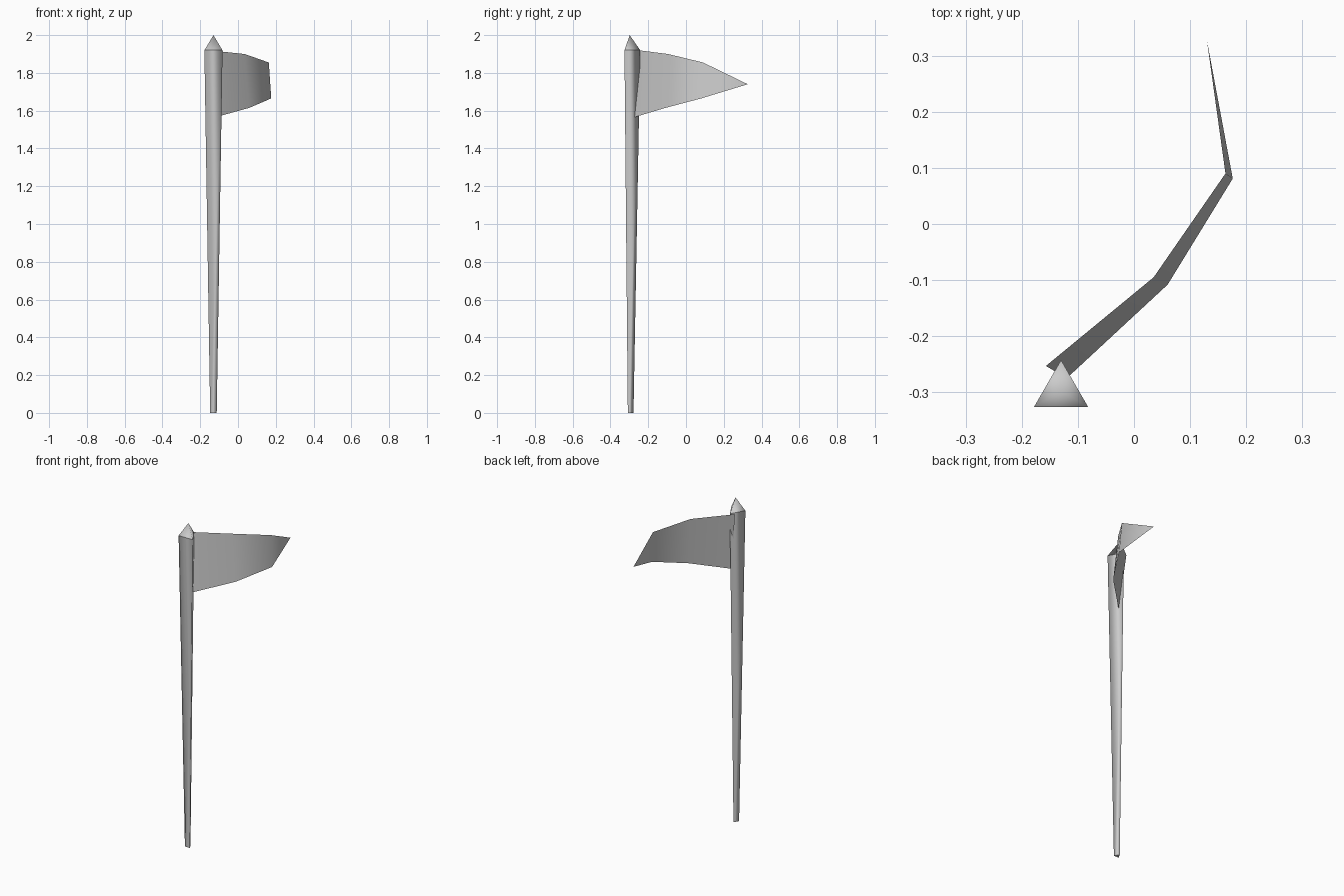
import bpy
from math import sin, cos, pi

cube = bpy.data.objects.get("Cube")
if cube:
    bpy.data.objects.remove(cube, do_unlink=True)

# One plain grey for everything
grey = bpy.data.materials.new("plain grey")
grey.use_nodes = True
colour = (0.6, 0.6, 0.6, 1)
grey.diffuse_color = colour
grey.node_tree.nodes["Principled BSDF"].inputs["Base Color"].default_value = colour


def build(name, verts, faces):
    mesh = bpy.data.meshes.new(name)
    mesh.from_pydata(verts, [], faces)
    mesh.materials.append(grey)
    mesh.shade_smooth()
    obj = bpy.data.objects.new(name, mesh)
    bpy.context.collection.objects.link(obj)
    return obj


POLE_X, POLE_Y = -0.13, -0.298


def ring(radius, z):
    """Three-sided ring with one corner pointing to the back."""
    return [(POLE_X + radius * cos(pi / 2 + i * 2 * pi / 3),
             POLE_Y + radius * sin(pi / 2 + i * 2 * pi / 3), z) for i in range(3)]


# Tapered three-sided pole, wider at the top
sides = [(i, (i + 1) % 3, (i + 1) % 3 + 3, i + 3) for i in range(3)]
pole = build("pole", ring(0.02, 0) + ring(0.0555, 1.92), sides + [(2, 1, 0)])
pole.data.polygons[3].use_smooth = False

# Pointed cap
build("pole_tip", ring(0.0555, 1.92) + [(POLE_X, POLE_Y, 2)],
      [(i, (i + 1) % 3, 3) for i in range(3)])

# Pennant: a thin curving sheet, ending in a point
top_edge = [(-0.157, -0.253, 1.92), (0.035, -0.095, 1.9), (0.163, 0.09, 1.855)]
bottom_edge = [(-0.12, -0.275, 1.565), (0.06, -0.108, 1.615), (0.176, 0.081, 1.665)]
point = (0.13, 0.327, 1.74)
build("pennant", top_edge + bottom_edge + [point],
      [(3, 4, 1, 0), (4, 5, 2, 1), (5, 6, 2)])
